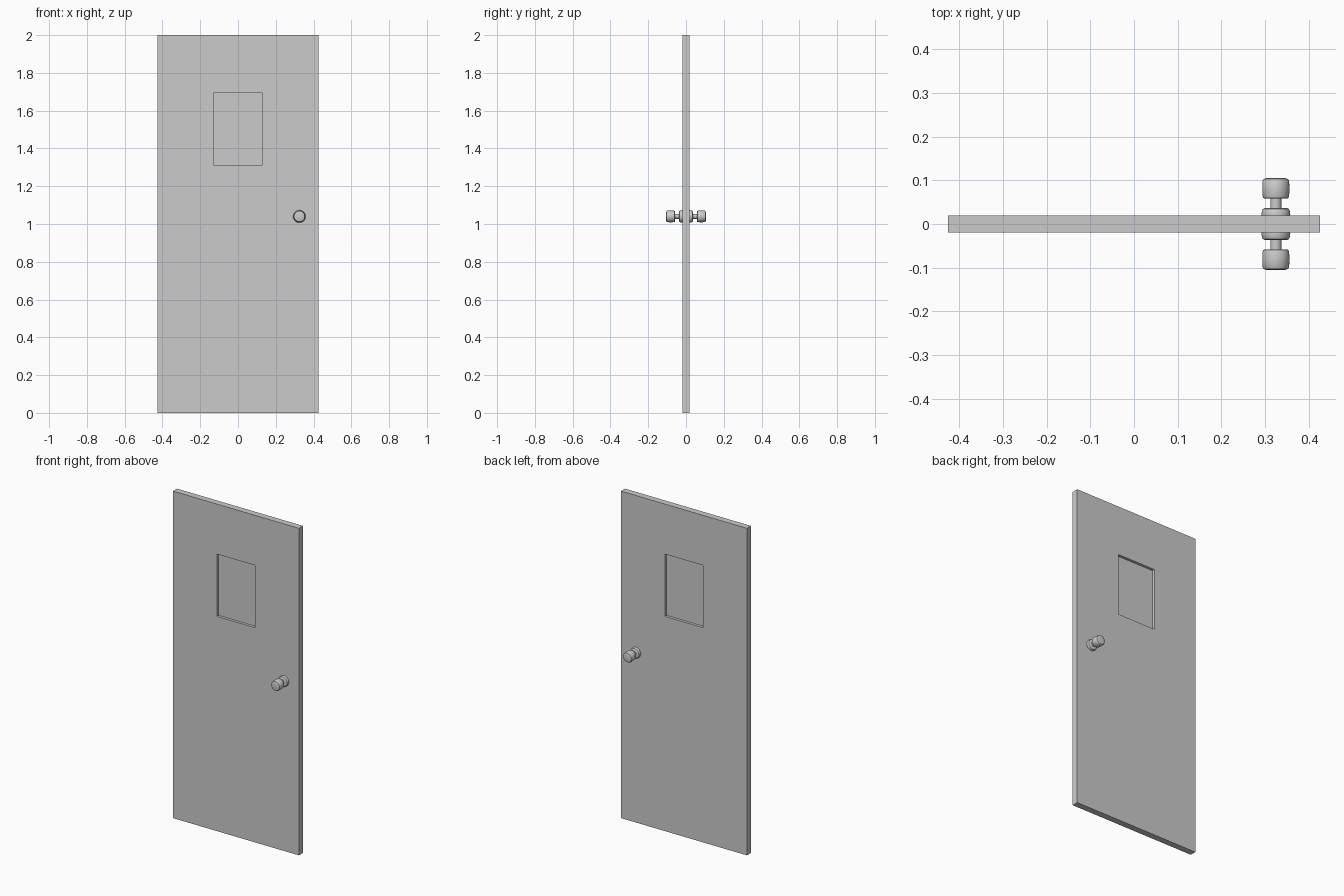
import bpy, bmesh, math

if "Cube" in bpy.data.objects:
    bpy.data.objects.remove(bpy.data.objects["Cube"])

W, H, T = 0.426, 2.0, 0.0195             # half width, height, half thickness
WIN_X, WIN_Z0, WIN_Z1 = 0.13, 1.313, 1.694
KNOB_X, KNOB_Z = 0.325, 1.04


def make_object(name, bm):
    bmesh.ops.recalc_face_normals(bm, faces=bm.faces)
    mesh = bpy.data.meshes.new(name)
    bm.to_mesh(mesh)
    bm.free()
    obj = bpy.data.objects.new(name, mesh)
    bpy.context.collection.objects.link(obj)
    return obj


def rect(bm, half_x, z0, z1, y):
    corners = [(-half_x, z0), (half_x, z0), (half_x, z1), (-half_x, z1)]
    return [bm.verts.new((x, y, z)) for x, z in corners]


# Door slab: four rectangles joined in a closed ring around the window opening
bm = bmesh.new()
rings = [rect(bm, W, 0, H, -T), rect(bm, W, 0, H, T),
         rect(bm, WIN_X, WIN_Z0, WIN_Z1, T), rect(bm, WIN_X, WIN_Z0, WIN_Z1, -T)]
for k in range(4):
    a, b = rings[k], rings[(k + 1) % 4]
    for i in range(4):
        j = (i + 1) % 4
        bm.faces.new((a[i], a[j], b[j], b[i]))
make_object("door_slab", bm)

# Window pane: thin sheet set in the middle of the opening
bm = bmesh.new()
front = rect(bm, WIN_X, WIN_Z0, WIN_Z1, -0.003)
back = rect(bm, WIN_X, WIN_Z0, WIN_Z1, 0.003)
bm.faces.new(front)
bm.faces.new(back)
for i in range(4):
    j = (i + 1) % 4
    bm.faces.new((front[i], front[j], back[j], back[i]))
make_object("window_pane", bm)


# Door knobs: one turned profile (radius, distance from door centre) per side
profile = [(0, 0.015), (0.032, 0.015), (0.033, 0.021), (0.032, 0.029), (0.030, 0.034),
           (0.025, 0.037), (0.0125, 0.037), (0.0125, 0.058), (0.026, 0.058),
           (0.029, 0.060), (0.0305, 0.064), (0.031, 0.080), (0.0305, 0.099),
           (0.028, 0.103), (0.022, 0.105), (0, 0.105)]


def knob(name, side):
    bm = bmesh.new()
    verts = [bm.verts.new((KNOB_X + r, side * d, KNOB_Z)) for r, d in profile]
    edges = [bm.edges.new(pair) for pair in zip(verts, verts[1:])]
    bmesh.ops.spin(bm, geom=verts + edges, cent=(KNOB_X, 0, KNOB_Z), axis=(0, 1, 0),
                   angle=math.tau, steps=32)
    bmesh.ops.remove_doubles(bm, verts=bm.verts, dist=1e-5)
    obj = make_object(name, bm)
    bpy.ops.object.select_all(action='DESELECT')
    obj.select_set(True)
    bpy.context.view_layer.objects.active = obj
    bpy.ops.object.shade_smooth_by_angle(angle=math.radians(35))


knob("front_knob", -1)
knob("back_knob", 1)
